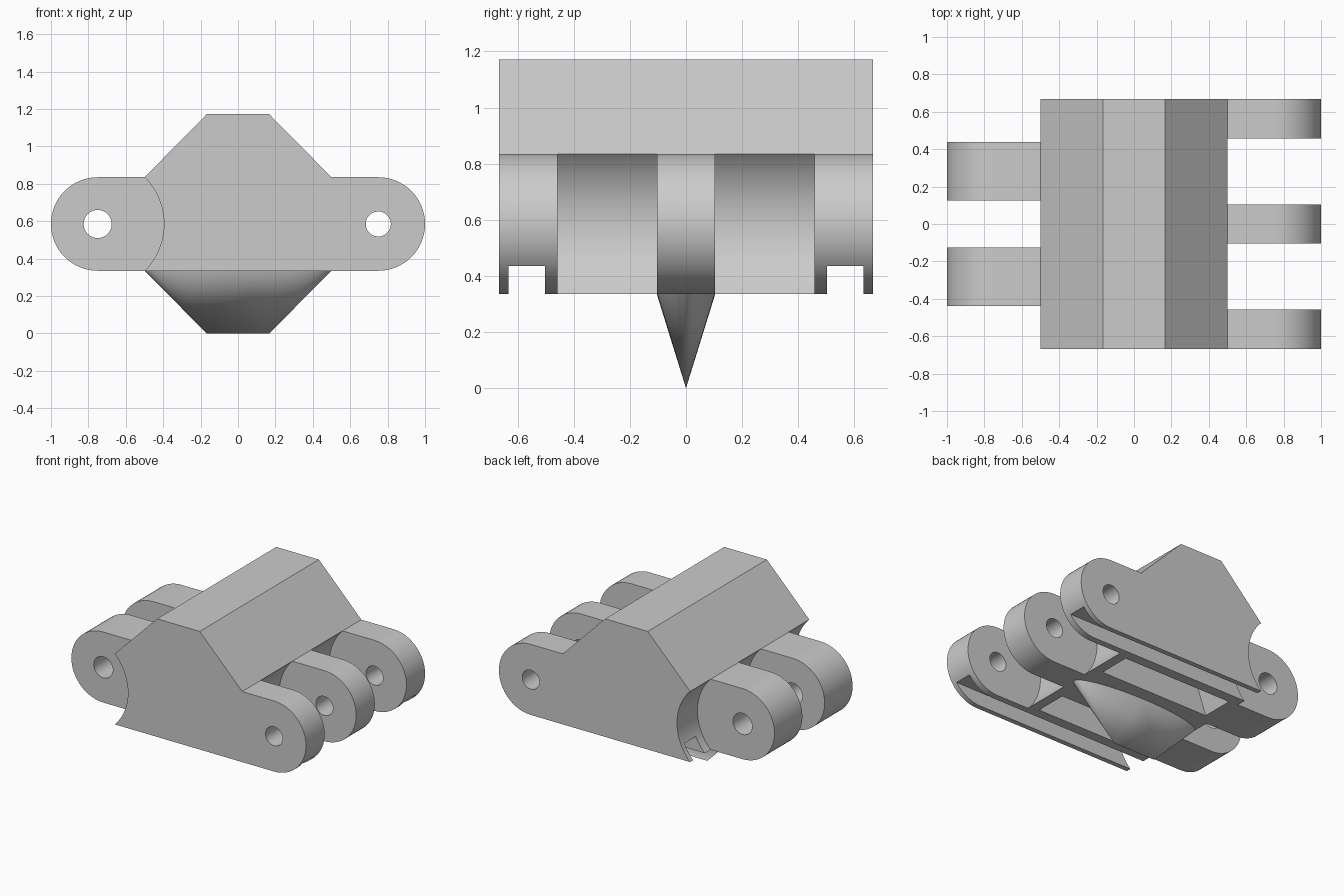
import bpy, bmesh
from math import cos, sin, pi, radians

cube = bpy.data.objects.get("Cube")
if cube:
    bpy.data.objects.remove(cube, do_unlink=True)

PIN_X, PIN_Z, EAR_R = 0.75, 0.585, 0.25      # pin axes and ear radius
HALF_W, LOW = 0.667, 0.335                   # half width, underside height

steel = bpy.data.materials.new("steel_grey")
steel.use_nodes = True
steel.diffuse_color = (0.6, 0.6, 0.6, 1)
steel.node_tree.nodes["Principled BSDF"].inputs["Base Color"].default_value = (0.6, 0.6, 0.6, 1)


def make_object(name, bm):
    bmesh.ops.recalc_face_normals(bm, faces=bm.faces)
    mesh = bpy.data.meshes.new(name)
    bm.to_mesh(mesh)
    bm.free()
    mesh.materials.append(steel)
    obj = bpy.data.objects.new(name, mesh)
    bpy.context.collection.objects.link(obj)
    return obj


def prism(name, profile, y0, y1):
    """Extrude an x/z outline along y."""
    bm = bmesh.new()
    face = bm.faces.new([bm.verts.new((x, y0, z)) for x, z in profile])
    side = bmesh.ops.extrude_face_region(bm, geom=[face])["geom"]
    bmesh.ops.translate(bm, vec=(0, y1 - y0, 0),
                        verts=[v for v in side if isinstance(v, bmesh.types.BMVert)])
    return make_object(name, bm)


def arc(cx, r, start, end, n):
    angles = [start + (end - start) * i / n for i in range(n + 1)]
    return [(cx + r * cos(a), PIN_Z + r * sin(a)) for a in angles]


def circle(cx, r, n=96):
    return arc(cx, r, 0, 2 * pi, n)[:-1]


def activate(obj):
    bpy.ops.object.select_all(action='DESELECT')
    obj.select_set(True)
    bpy.context.view_layer.objects.active = obj


def cut(obj, cutter):
    mod = obj.modifiers.new("cut", 'BOOLEAN')
    mod.operation, mod.solver, mod.object = 'DIFFERENCE', 'EXACT', cutter
    activate(obj)
    bpy.ops.object.modifier_apply(modifier=mod.name)
    bpy.data.objects.remove(cutter, do_unlink=True)


# Link body: round ears at both ends and a chamfered ridge on top
outline = (arc(PIN_X, EAR_R, -pi / 2, pi / 2, 32)
           + [(0.5, 0.835), (0.167, 1.172), (-0.167, 1.172), (-0.5, 0.835)]
           + arc(-PIN_X, EAR_R, pi / 2, 3 * pi / 2, 32))
body = prism("link_body", outline, -HALF_W, HALF_W)

# Round clearances between the hinge lugs
for x, spans in ((PIN_X, [(0.104, 0.458)]), (-PIN_X, [(0.4375, 0.8)])):
    for a, b in spans:
        for y0, y1 in ((a, b), (-b, -a)):
            cut(body, prism("clearance_cutter", circle(x, 0.354), y0, y1))
cut(body, prism("clearance_cutter", circle(-PIN_X, 0.354), -0.125, 0.125))

# Pin holes
for x, r in ((PIN_X, 0.067), (-PIN_X, 0.075)):
    cut(body, prism("pin_cutter", circle(x, r, 48), -1, 1))

# Underside grooves and pockets on both halves
groove = [(-1.2, 0.2), (1.2, 0.2), (1.2, 0.435), (-1.2, 0.435)]
pocket = [(-0.43, 0.2), (0.43, 0.2), (0.43, LOW), (0.35, 0.55), (-0.35, 0.55), (-0.43, LOW)]
for s in (-1, 1):
    for profile, a, b in ((groove, 0.503, 0.632), (pocket, 0.2, 0.43)):
        cut(body, prism("recess_cutter", profile, *sorted((s * a, s * b))))

# Guide tooth: oval root narrowing to a straight edge
bm = bmesh.new()
for i in range(96):
    t = 2 * pi * i / 96
    bm.verts.new((0.5 * cos(t), 0.104 * sin(t), LOW))
for x in (-0.167, 0.167):
    bm.verts.new((x, 0, 0))
bmesh.ops.convex_hull(bm, input=bm.verts)
tooth = make_object("guide_tooth", bm)

for obj in (body, tooth):
    activate(obj)
    bpy.ops.object.shade_smooth_by_angle(angle=radians(25))
